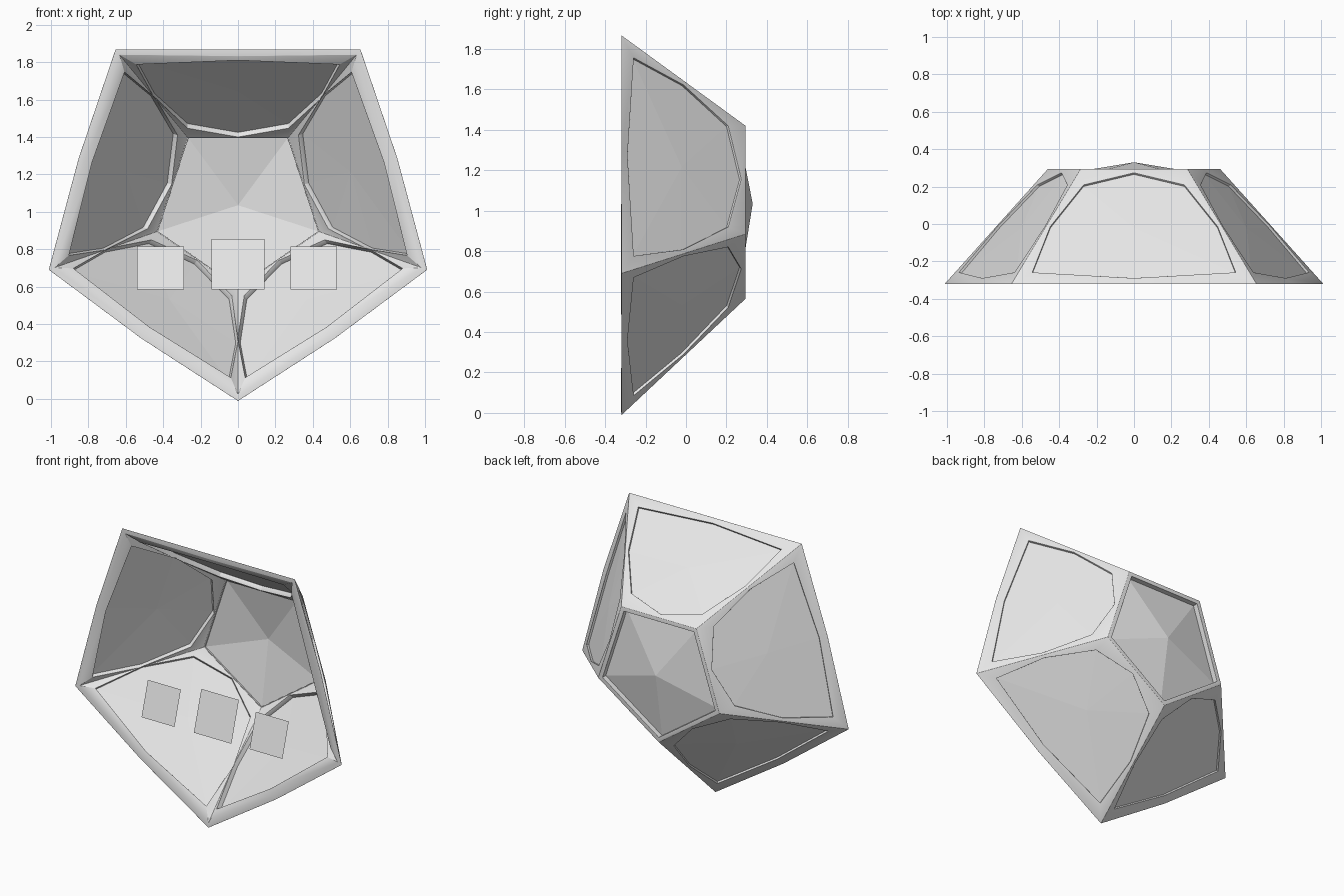
import bpy, bmesh
from mathutils import Vector

cube = bpy.data.objects.get("Cube")
if cube:
    bpy.data.objects.remove(cube, do_unlink=True)

FRONT, BACK, WALL = -0.32, 0.295, 0.045

grey = bpy.data.materials.new("light_grey")
grey.use_nodes = True
colour = (0.8, 0.8, 0.8, 1)
grey.diffuse_color = colour
grey.node_tree.nodes["Principled BSDF"].inputs["Base Color"].default_value = colour


def add_object(name, bm):
    mesh = bpy.data.meshes.new(name)
    bm.to_mesh(mesh)
    bm.free()
    mesh.materials.append(grey)
    obj = bpy.data.objects.new(name, mesh)
    bpy.context.scene.collection.objects.link(obj)
    return obj


def smooth(obj, angle):
    bpy.ops.object.select_all(action="DESELECT")
    obj.select_set(True)
    bpy.context.view_layer.objects.active = obj
    bpy.ops.object.shade_smooth_by_angle(angle=angle)


def add_panel(name, points, rise, shift):
    """Shallow fan over a ring of points, its middle raised outwards."""
    bm = bmesh.new()
    ring = [bm.verts.new(p + shift) for p in points]
    centre = sum((v.co for v in ring), Vector()) / len(ring)
    apex = bm.verts.new(centre + rise)
    for i, v in enumerate(ring):
        bm.faces.new((v, ring[(i + 1) % len(ring)], apex))
    return add_object(name, bm)


# Pentagons of the open front and the closed back, anticlockwise from the front
rim = [Vector((x, FRONT, z)) for x, z in
       ((0, -0.012), (1.012, 0.69), (0.655, 1.868), (-0.655, 1.868), (-1.012, 0.69))]
cap = [Vector((x, BACK, z)) for x, z in
       ((0, 0.565), (0.46, 0.885), (0.285, 1.42), (-0.285, 1.42), (-0.46, 0.885))]
middle = Vector((0, 0, 1.02))

# Outline of each wall and of the opening in it: along the edge, then depth
OUTLINE = ((0, 0), (0.5, 0), (1, 0), (1, 0.5), (1, 1), (0.5, 1), (0, 1), (0, 0.5))
OPENING = ((0.06, 0.1), (0.5, 0.05), (0.94, 0.1), (0.975, 0.5),
           (0.9, 0.86), (0.5, 0.965), (0.1, 0.86), (0.025, 0.5))

frame = bmesh.new()


def add_ring(outer, inner):
    a = [frame.verts.new(p) for p in outer]
    b = [frame.verts.new(p) for p in inner]
    for i in range(len(a)):
        j = (i + 1) % len(a)
        frame.faces.new((a[i], a[j], b[j], b[i]))


# Five sloping walls
names = ("lower_left", "upper_left", "top", "upper_right", "lower_right")
for i, name in enumerate(names):
    j = (i + 1) % 5

    def on_wall(uv):
        u, v = uv
        return rim[i].lerp(rim[j], u).lerp(cap[i].lerp(cap[j], u), v)

    normal = (rim[j] - rim[i]).cross(cap[i] - rim[i]).normalized()
    if normal.dot(on_wall((0.5, 0.5)) - middle) < 0:
        normal.negate()
    outer = [on_wall(p) for p in OUTLINE]
    outer[1] += Vector((normal.x, 0, normal.z)).normalized() * (0 if name == "top" else 0.02)
    add_ring(outer, [on_wall(p) for p in OPENING])
    # The panel reaches a little under the frame
    wide = [on_wall((0.5 + (u - 0.5) * 1.015, 0.5 + (v - 0.5) * 1.015)) for u, v in OPENING]
    add_panel(name + "_panel", wide, normal * 0.008, normal * -0.014)

# Back wall
back_edge = [p for i in range(5) for p in (cap[i], cap[i].lerp(cap[(i + 1) % 5], 0.5))]
hub = sum(cap, Vector()) / 5
add_ring(back_edge, [hub.lerp(p, 0.93) for p in back_edge])
add_panel("back_panel", [hub.lerp(p, 0.95) for p in cap],
          Vector((0, 0.072, 0)), Vector((0, -0.037, 0)))

# Give the frame its thickness, keeping the front rim flat
bmesh.ops.remove_doubles(frame, verts=frame.verts, dist=0.0005)
bmesh.ops.recalc_face_normals(frame, faces=frame.faces)
if sum(f.normal.dot(f.calc_center_median() - middle) for f in frame.faces) < 0:
    bmesh.ops.reverse_faces(frame, faces=frame.faces)
frame.normal_update()
inside = {}
for v in list(frame.verts):
    p = v.co - v.normal * WALL * min(v.calc_shell_factor(), 1.5)
    p.y = max(p.y, FRONT)
    inside[v] = frame.verts.new(p)
border = [e for e in frame.edges if e.is_boundary]
for f in list(frame.faces):
    frame.faces.new([inside[v] for v in reversed(f.verts)])
for e in border:
    a, b = e.verts
    frame.faces.new((a, b, inside[b], inside[a]))
bmesh.ops.recalc_face_normals(frame, faces=frame.faces)
frame_obj = add_object("frame", frame)
bevel = frame_obj.modifiers.new("soft_edges", "BEVEL")
bevel.width = 0.014
bevel.segments = 2
bevel.angle_limit = 0.5
smooth(frame_obj, 1.1)

# Three leaning cards near the opening
for name, x, wide, top in (("right_card", -0.415, 0.25, 0.815),
                           ("centre_card", 0, 0.285, 0.855),
                           ("left_card", 0.405, 0.25, 0.815)):
    low, lean = 0.585, 0.3
    bm = bmesh.new()
    bm.faces.new([bm.verts.new((x + s * wide / 2, -0.275 + (z - low) * lean, z))
                  for s, z in ((-1, low), (1, low), (1, top), (-1, top))])
    add_object(name, bm)
